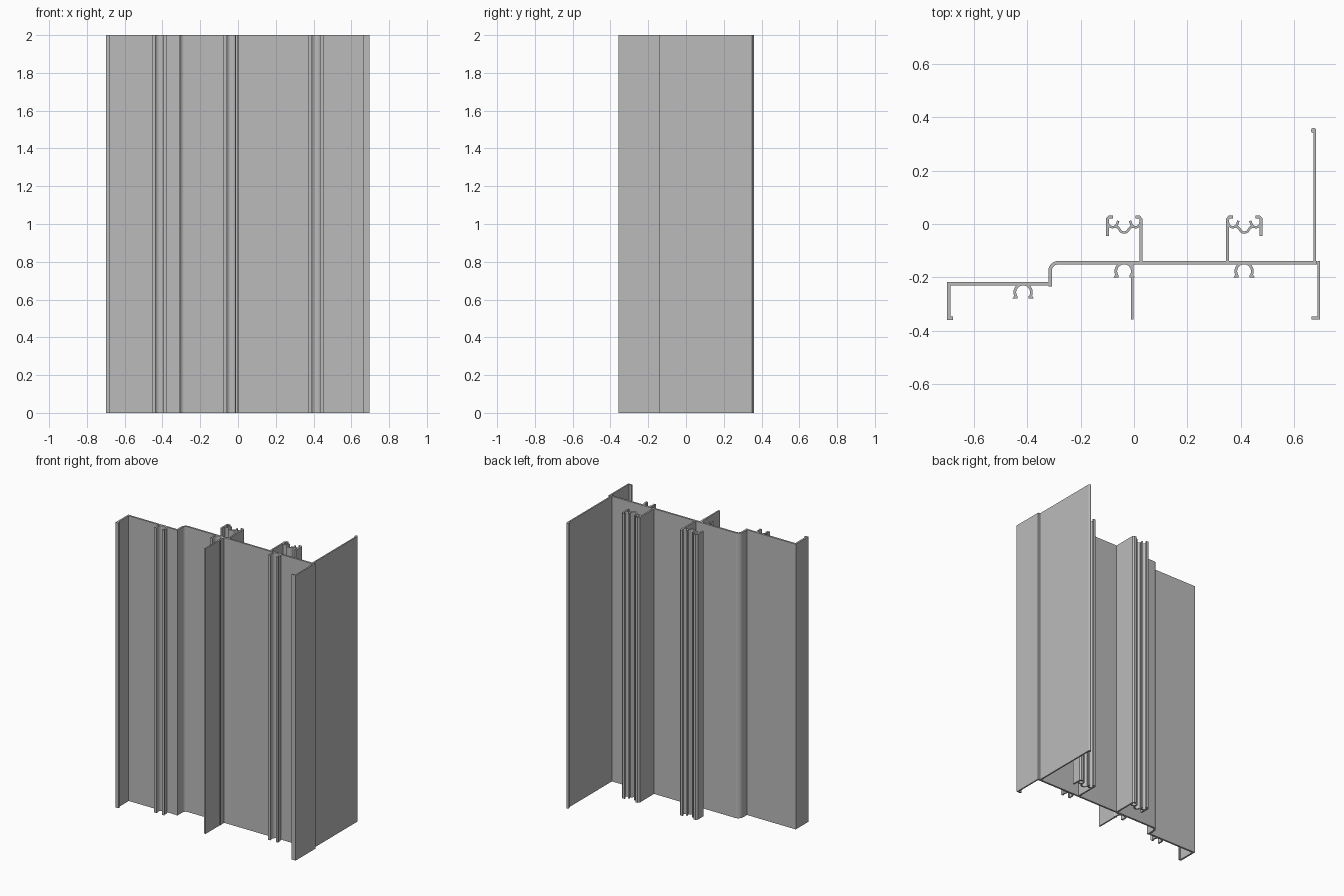
import bpy
import bmesh
from math import radians, cos, sin
from mathutils import Vector

cube = bpy.data.objects.get("Cube")
if cube:
    bpy.data.objects.remove(cube)

HEIGHT = 2.0

metal = bpy.data.materials.new("plain grey metal")
metal.use_nodes = True
grey = (0.5, 0.5, 0.5, 1)
metal.diffuse_color = grey
metal.node_tree.nodes["Principled BSDF"].inputs["Base Color"].default_value = grey


def arc(cx, cy, r, start, end, steps=10):
    """Points along a circular arc, angles in degrees."""
    angles = [radians(start + (end - start) * i / steps) for i in range(steps + 1)]
    return [(cx + r * cos(a), cy + r * sin(a)) for a in angles]


def strip(name, path, thick):
    """Thicken a plan-view path with mitred corners and extrude it upright."""
    pts = [Vector(p) for p in path]
    dirs = [(b - a).normalized() for a, b in zip(pts, pts[1:])]
    bm = bmesh.new()
    rings = []
    for i, p in enumerate(pts):
        d0, d1 = dirs[max(i - 1, 0)], dirs[min(i, len(dirs) - 1)]
        n0, n1 = Vector((-d0.y, d0.x)), Vector((-d1.y, d1.x))
        miter = (n0 + n1).normalized()
        off = miter * (thick / 2 / max(miter.dot(n0), 0.4))
        l, r = p + off, p - off
        rings.append([bm.verts.new((q.x, q.y, z)) for q, z in
                      ((l, 0), (r, 0), (r, HEIGHT), (l, HEIGHT))])
    for a, b in zip(rings, rings[1:]):
        for k in range(4):
            j = (k + 1) % 4
            bm.faces.new((a[k], a[j], b[j], b[k]))
    bm.faces.new(rings[0])
    bm.faces.new(rings[-1][::-1])
    bmesh.ops.recalc_face_normals(bm, faces=bm.faces)
    mesh = bpy.data.meshes.new(name)
    bm.to_mesh(mesh)
    bm.free()
    mesh.materials.append(metal)
    ob = bpy.data.objects.new(name, mesh)
    bpy.context.collection.objects.link(ob)
    bpy.ops.object.select_all(action="DESELECT")
    ob.select_set(True)
    bpy.context.view_layer.objects.active = ob
    bpy.ops.object.shade_smooth_by_angle(angle=radians(35))
    return ob


# Stepped web: left foot, left leg, lower plate, curved step, main plate
strip("stepped_web",
      [(-0.677, -0.352), (-0.693, -0.352), (-0.693, -0.224), (-0.314, -0.224)]
      + arc(-0.284, -0.175, 0.03, 180, 90, 8) + [(0.345, -0.145), (0.685, -0.145)], 0.013)
strip("step_heel", [(-0.314, -0.233), (-0.314, -0.217)], 0.013)

# Right leg with its inward foot
strip("right_leg", [(0.664, -0.352), (0.692, -0.352), (0.692, -0.139)], 0.010)

# Tall rear fin with a rounded bead on its tip
strip("rear_fin", [(0.677, -0.14), (0.677, 0.35)], 0.010)
strip("fin_bead", arc(0.672, 0.35, 0.005, 0, 360, 16), 0.009)

# Middle front fin
strip("middle_fin", [(-0.007, -0.357), (-0.007, -0.15)], 0.010)


def screw_port(name, cx, plate_y):
    """Round open channel under a plate, with short feet."""
    ring = arc(cx, plate_y - 0.026, 0.031, -25, 205, 18)
    foot_y = plate_y - 0.047
    strip(name, [(cx + 0.021, foot_y + 0.003), (cx + 0.031, foot_y + 0.003)] + ring
          + [(cx - 0.031, foot_y + 0.003), (cx - 0.021, foot_y + 0.003)], 0.010)


screw_port("left_screw_port", -0.415, -0.230)
screw_port("middle_screw_port", -0.037, -0.151)
screw_port("right_screw_port", 0.412, -0.151)


def clip_head(name, cx, side):
    """Clip channel on a post; side is the post's direction from the centre."""
    # Support post and free lip, each ending in an inward hook
    for label, s, base in (("post", side, -0.14), ("lip", -side, -0.045)):
        strip(name + "_" + label,
              [(cx + s * x, y) for x, y in
               ((0.063, base), (0.063, 0.018), (0.056, 0.026), (0.042, 0.026))], 0.011)
        # Rounded pocket and upright prong
        pocket = arc(0.043, 0.006, 0.018, 0, -150, 8)
        strip(name + "_pocket_" + label,
              [(cx + s * x, y) for x, y in pocket + [(0.022, 0.012)]], 0.009)
    # Central trough
    strip(name + "_trough",
          [(cx - 0.036, -0.010), (cx - 0.024, -0.012)]
          + arc(cx, -0.014, 0.018, 200, 340, 10)
          + [(cx + 0.024, -0.012), (cx + 0.036, -0.010)], 0.009)


clip_head("middle_clip", -0.037, 1)
clip_head("right_clip", 0.413, -1)
